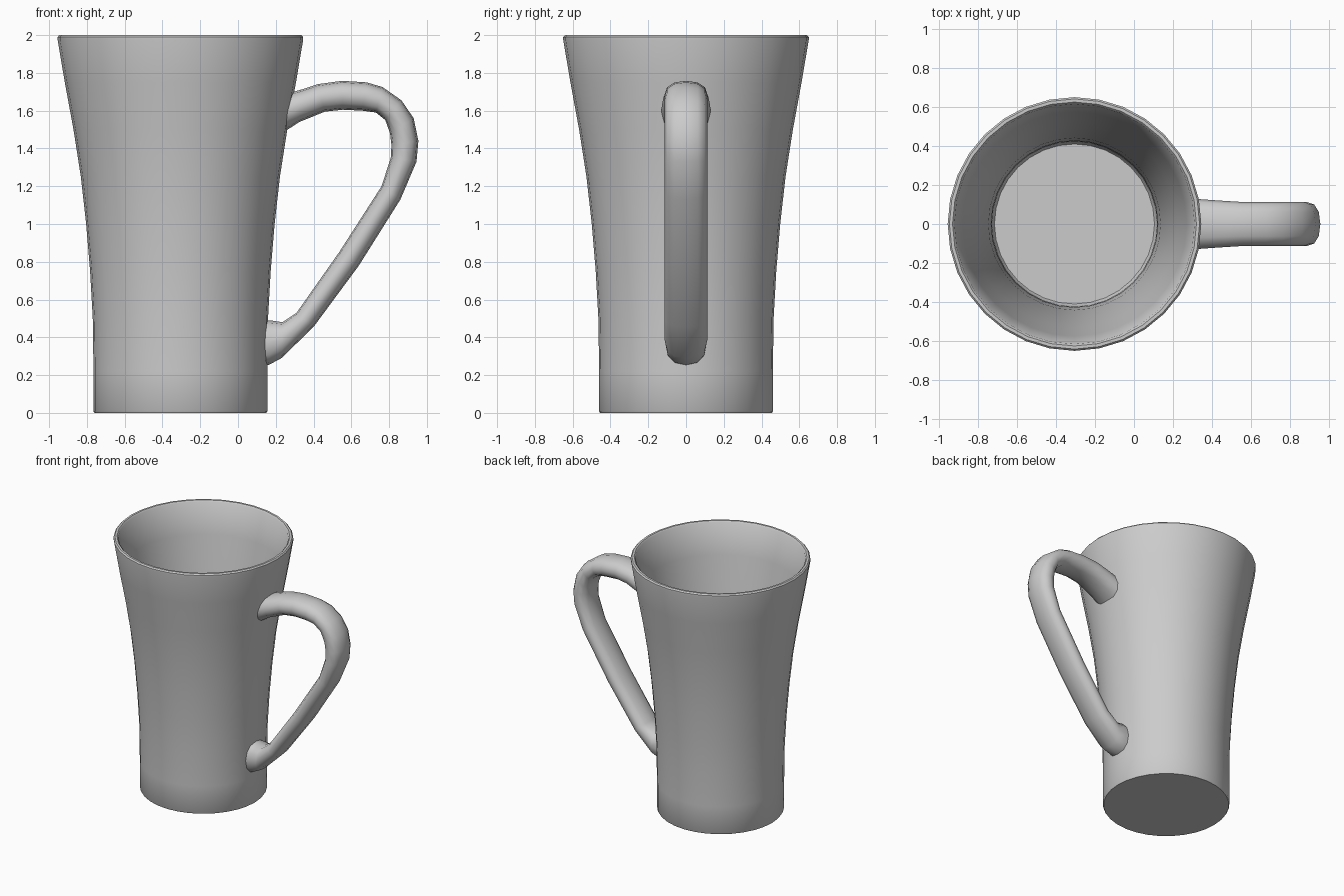
import bpy, bmesh, math
from mathutils import Vector

if "Cube" in bpy.data.objects:
    bpy.data.objects.remove(bpy.data.objects["Cube"])

CX = -0.305   # axis of the cup
SIDES = 32


def finish(bm, name, angle):
    bmesh.ops.recalc_face_normals(bm, faces=bm.faces)
    mesh = bpy.data.meshes.new(name)
    bm.to_mesh(mesh)
    bm.free()
    ob = bpy.data.objects.new(name, mesh)
    bpy.context.collection.objects.link(ob)
    bpy.ops.object.select_all(action='DESELECT')
    ob.select_set(True)
    bpy.context.view_layer.objects.active = ob
    bpy.ops.object.shade_smooth_by_angle(angle=math.radians(angle))
    return ob


def skin(name, rings, angle):
    """Bridge successive closed rings of points and cap both ends."""
    bm = bmesh.new()
    loops = [[bm.verts.new(p) for p in ring] for ring in rings]
    n = len(loops[0])
    for a, b in zip(loops, loops[1:]):
        for i in range(n):
            j = (i + 1) % n
            bm.faces.new((a[i], a[j], b[j], b[i]))
    bm.faces.new(loops[0])
    bm.faces.new(loops[-1])
    return finish(bm, name, angle)


# Cup: one lathe profile, up the outside, over the lip, down the inside
outer = [(0.455, 0), (0.46, 0.008), (0.46, 0.22), (0.464, 0.5), (0.478, 0.75),
         (0.499, 1.0), (0.527, 1.25), (0.566, 1.5), (0.612, 1.75), (0.65, 1.975)]
lip = [(0.65, 1.99), (0.641, 2.0), (0.625, 2.0), (0.615, 1.99)]
inner = [(r - 0.037, z) for r, z in reversed(outer[2:-1])]
floor = [(0.423, 0.11), (0.41, 0.09)]
cup_rings = []
for r, z in outer + lip + inner + floor:
    cup_rings.append([(CX + r * math.cos(math.tau * i / SIDES),
                       r * math.sin(math.tau * i / SIDES), z) for i in range(SIDES)])
skin("cup", cup_rings, 40)

# Handle: stations of (outer edge x, z, inner edge x, z, half width)
stations = [
    (0.275, 1.695, 0.240, 1.485, 0.130), (0.330, 1.710, 0.325, 1.540, 0.128),
    (0.420, 1.740, 0.460, 1.595, 0.120), (0.550, 1.758, 0.555, 1.605, 0.113),
    (0.680, 1.750, 0.660, 1.600, 0.113), (0.765, 1.725, 0.730, 1.590, 0.113),
    (0.865, 1.655, 0.780, 1.550, 0.113), (0.930, 1.560, 0.805, 1.480, 0.113),
    (0.955, 1.440, 0.812, 1.420, 0.113), (0.945, 1.330, 0.810, 1.355, 0.113),
    (0.860, 1.130, 0.760, 1.200, 0.113), (0.640, 0.780, 0.535, 0.850, 0.113),
    (0.400, 0.455, 0.310, 0.530, 0.113), (0.230, 0.290, 0.235, 0.480, 0.113),
    (0.165, 0.255, 0.170, 0.490, 0.110), (0.132, 0.250, 0.132, 0.490, 0.108)]


def soft(v):
    return math.copysign(abs(v) ** 0.85, v)


handle_rings = []
for ox, oz, ix, iz, w in stations:
    o, i = Vector((ox, 0, oz)), Vector((ix, 0, iz))
    mid, half = (o + i) / 2, (o - i) / 2
    handle_rings.append([mid + half * soft(math.cos(math.tau * k / 12))
                         + Vector((0, w * soft(math.sin(math.tau * k / 12)), 0))
                         for k in range(12)])
skin("handle", handle_rings, 60)
